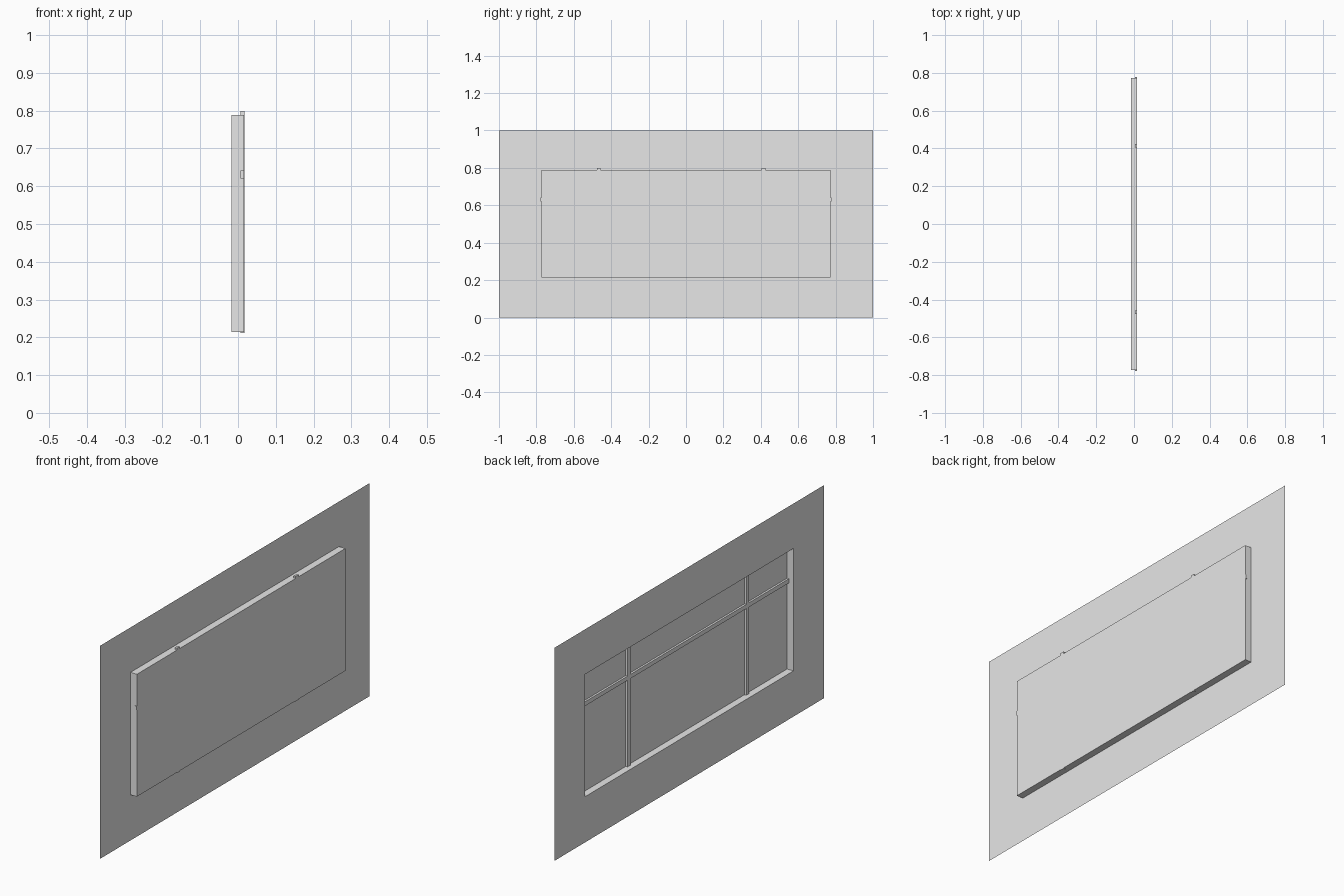
import bpy
import bmesh

if "Cube" in bpy.data.objects:
    bpy.data.objects.remove(bpy.data.objects["Cube"], do_unlink=True)

# Single plain grey
grey = bpy.data.materials.new("light_grey")
grey.use_nodes = True
grey.diffuse_color = (0.8, 0.8, 0.8, 1)
grey.node_tree.nodes["Principled BSDF"].inputs["Base Color"].default_value = (0.8, 0.8, 0.8, 1)

WALL_X, PANE_X = -0.017, 0.0163
SIDE, BOTTOM, TOP = 0.773, 0.2145, 0.789


def finish(name, bm):
    mesh = bpy.data.meshes.new(name)
    bm.to_mesh(mesh)
    bm.free()
    mesh.materials.append(grey)
    obj = bpy.data.objects.new(name, mesh)
    bpy.context.collection.objects.link(obj)
    return obj


def ring(bm, x, half_y, z0, z1):
    corners = [(-half_y, z0), (half_y, z0), (half_y, z1), (-half_y, z1)]
    return [bm.verts.new((x, y, z)) for y, z in corners]


def bridge(bm, a, b):
    for i in range(4):
        j = (i + 1) % 4
        bm.faces.new((a[i], a[j], b[j], b[i]))


def bar(name, x, y, z):
    """Box bar from (min, max) pairs on each axis."""
    bm = bmesh.new()
    bmesh.ops.create_cube(bm, size=1)
    for v in bm.verts:
        v.co = [r[0] if c < 0 else r[1] for c, r in zip(v.co, (x, y, z))]
    finish(name, bm)


# Thin wall sheet with a rectangular opening
bm = bmesh.new()
bridge(bm, ring(bm, WALL_X, 1, 0, 1), ring(bm, WALL_X, SIDE, BOTTOM, TOP))
finish("wall_sheet", bm)

# Shallow window box: four reveals and the closing pane
bm = bmesh.new()
pane = ring(bm, PANE_X, SIDE, BOTTOM, TOP)
bridge(bm, ring(bm, WALL_X, SIDE, BOTTOM, TOP), pane)
bm.faces.new(pane)
finish("window_recess", bm)

# Window bars, their ends poking slightly through the reveals
for name, y, front in (("right_mullion", -0.467, 0.017), ("left_mullion", 0.414, 0.0161)):
    bar(name, (0.0066, front), (y - 0.01, y + 0.01), (0.212, 0.799))
bar("transom", (0.0066, 0.0161), (-0.777, 0.777), (0.621, 0.641))
